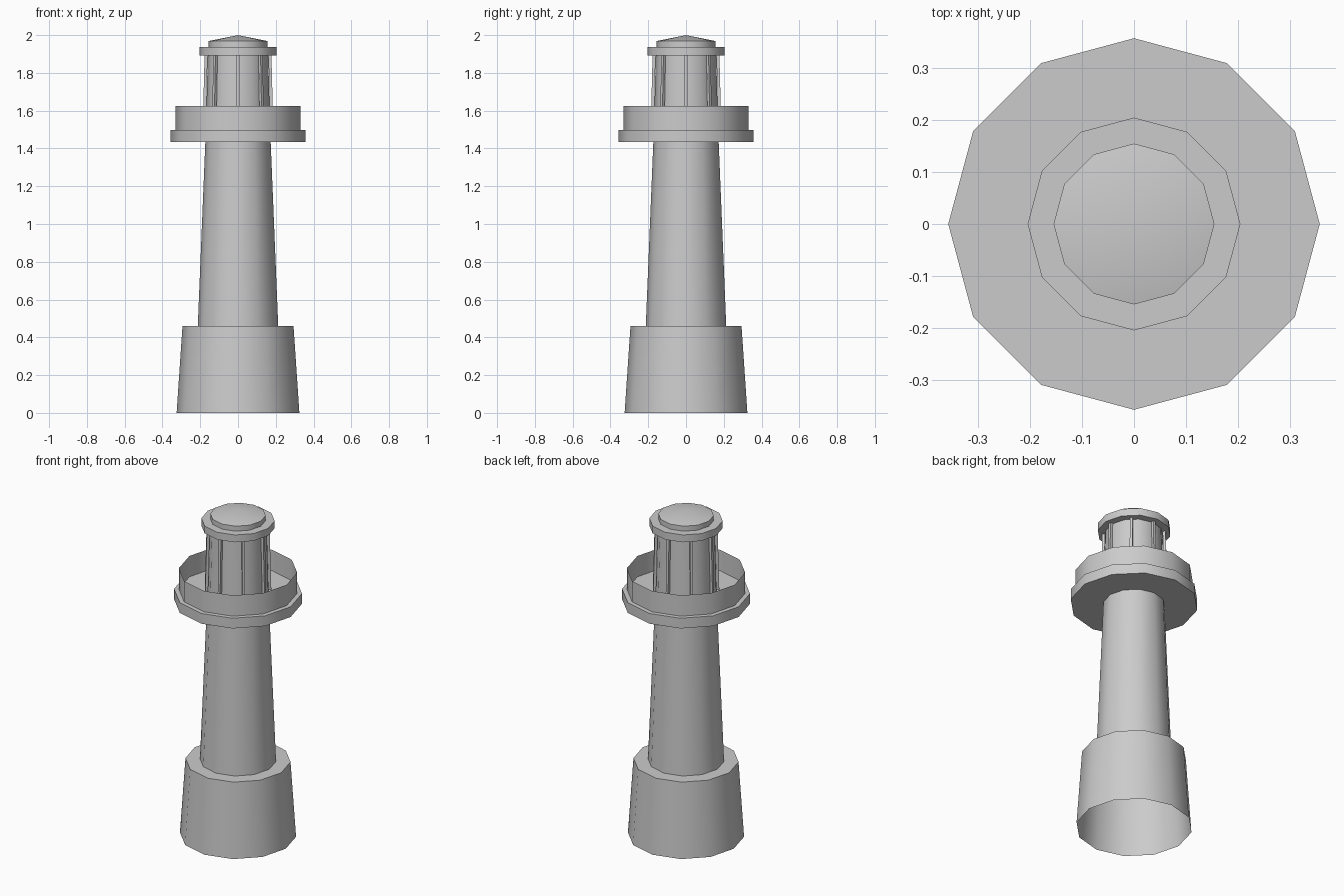
import bpy, bmesh
from math import sin, cos, pi, radians

if "Cube" in bpy.data.objects:
    bpy.data.objects.remove(bpy.data.objects["Cube"])

SIDES = 12


def finish(name, bm):
    bmesh.ops.recalc_face_normals(bm, faces=bm.faces)
    me = bpy.data.meshes.new(name)
    bm.to_mesh(me)
    bm.free()
    ob = bpy.data.objects.new(name, me)
    bpy.context.collection.objects.link(ob)
    return ob


def lathe(name, profile):
    """Revolve (radius, z) points around z; radius 0 makes a single tip."""
    bm = bmesh.new()
    rings = []
    for r, z in profile:
        n = SIDES if r else 1
        rings.append([bm.verts.new((r * cos(2 * pi * i / SIDES), r * sin(2 * pi * i / SIDES), z))
                      for i in range(n)])
    for a, b in zip(rings, rings[1:]):
        for i in range(SIDES):
            j = (i + 1) % SIDES
            quad = [a[i % len(a)], a[j % len(a)], b[j % len(b)], b[i % len(b)]]
            bm.faces.new(list(dict.fromkeys(quad)))
    ob = finish(name, bm)
    bpy.ops.object.select_all(action='DESELECT')
    ob.select_set(True)
    bpy.context.view_layer.objects.active = ob
    bpy.ops.object.shade_smooth_by_angle(angle=radians(40))
    return ob


# Tower: open-bottomed plinth and tapering shaft
lathe("plinth", [(0.325, 0), (0.294, 0.459), (0.213, 0.459)])
lathe("shaft", [(0.213, 0.459), (0.173, 1.434)])

# Gallery slab and its thin parapet wall
lathe("gallery_floor", [(0.173, 1.434), (0.358, 1.434), (0.358, 1.497), (0.165, 1.497)])
lathe("parapet", [(0.331, 1.497), (0.331, 1.625)])

# Lantern room and roof
lathe("lantern_room", [(0.170, 1.497), (0.160, 1.893)])
lathe("roof_rim", [(0.155, 1.893), (0.205, 1.893), (0.205, 1.938), (0.150, 1.938)])
lathe("roof_cap", [(0.155, 1.938), (0.155, 1.969), (0, 2.0)])

# Eight slim leaning glazing bars around the lantern room
bm = bmesh.new()
h = 0.008
for k in range(8):
    a = k * pi / 4
    rings = []
    for r, z in ((0.179, 1.497), (0.169, 1.893)):
        rings.append([bm.verts.new(((r + u) * cos(a) - v * sin(a), (r + u) * sin(a) + v * cos(a), z))
                      for u, v in ((-h, -h), (h, -h), (h, h), (-h, h))])
    lo, hi = rings
    for i in range(4):
        j = (i + 1) % 4
        bm.faces.new((lo[i], lo[j], hi[j], hi[i]))
finish("lantern_bars", bm)
